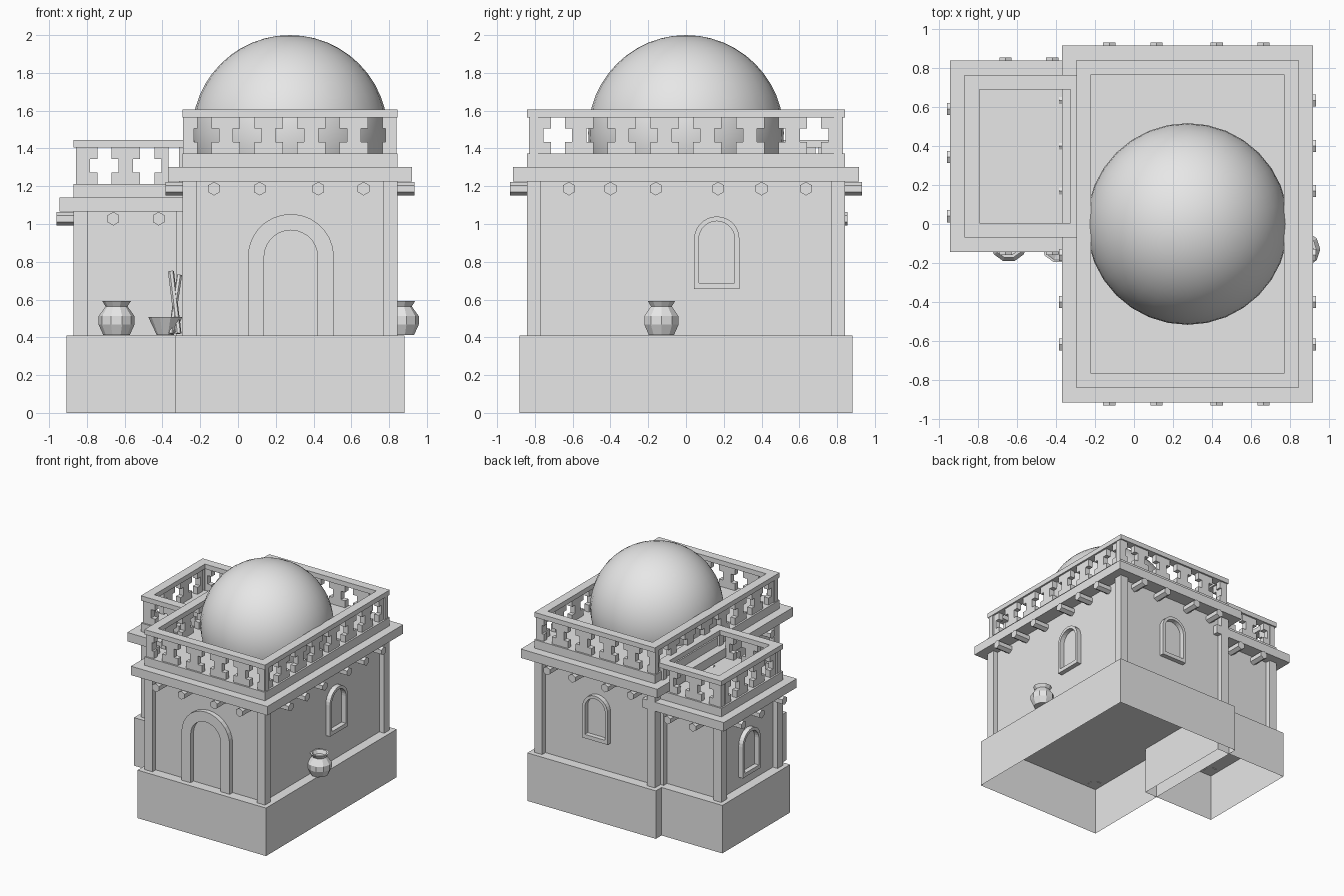
import bpy, bmesh, math
from mathutils import Vector, Matrix

old = bpy.data.objects.get("Cube")
if old:
    bpy.data.objects.remove(old, do_unlink=True)

clay = bpy.data.materials.new("pale_grey_clay")
clay.use_nodes = True
GREY = (0.8, 0.8, 0.8, 1)
clay.diffuse_color = GREY
clay.node_tree.nodes["Principled BSDF"].inputs["Base Color"].default_value = GREY


def finish(name, bm):
    bmesh.ops.recalc_face_normals(bm, faces=bm.faces[:])
    mesh = bpy.data.meshes.new(name)
    bm.to_mesh(mesh)
    bm.free()
    mesh.materials.append(clay)
    obj = bpy.data.objects.new(name, mesh)
    bpy.context.collection.objects.link(obj)
    return obj


def add_box(bm, x, y, z):
    """Add a box given as (min, max) on each axis."""
    size = [b - a for a, b in (x, y, z)]
    mid = [(a + b) / 2 for a, b in (x, y, z)]
    m = Matrix.Translation(mid) @ Matrix.Diagonal((*size, 1))
    return bmesh.ops.create_cube(bm, size=1, matrix=m)["verts"]


def box(name, x, y, z, open_bottom=False):
    bm = bmesh.new()
    add_box(bm, x, y, z)
    if open_bottom:
        low = [f for f in bm.faces if f.calc_center_median().z < z[0] + 1e-4]
        bmesh.ops.delete(bm, geom=low, context='FACES')
    return finish(name, bm)


def grow(span, d):
    return (span[0] - d, span[1] + d)


def rod(name, a, b, r, sides):
    a, b = Vector(a), Vector(b)
    d = b - a
    bm = bmesh.new()
    turn = d.to_track_quat('Z', 'Y').to_matrix().to_4x4()
    m = Matrix.Translation((a + b) / 2) @ turn
    bmesh.ops.create_cone(bm, cap_ends=True, segments=sides, radius1=r, radius2=r,
                          depth=d.length, matrix=m)
    return finish(name, bm)


def beam(name, base, direction, length):
    """Hexagonal roof beam with a corner pointing down."""
    bm = bmesh.new()
    u = Vector(direction)
    side = u.cross(Vector((0, 0, 1)))
    rings = []
    for d in (0, length):
        rings.append([bm.verts.new(Vector(base) + u * d + 0.036 * (
            side * math.sin(i * math.pi / 3) + Vector((0, 0, math.cos(i * math.pi / 3)))))
            for i in range(6)])
    for i in range(6):
        j = (i + 1) % 6
        bm.faces.new((rings[0][i], rings[0][j], rings[1][j], rings[1][i]))
    for r in rings:
        bm.faces.new(r)
    return finish(name, bm)


def fence(name, axis, start, fixed, count, step, z, ends=(True, True)):
    """Row of I-shaped blocks that leave cross-shaped openings."""
    bm = bmesh.new()
    plate, stem = step / 3, step / 6
    for k in range(count + 1):
        c = start + k * step
        lo = 0 if k == 0 and ends[0] else 1
        hi = 0 if k == count and ends[1] else 1
        for half, zz in ((plate, (z[0], z[0] + 0.06)), (stem, (z[0] + 0.06, z[1] - 0.06)),
                         (plate, (z[1] - 0.06, z[1]))):
            along = (c - half * lo, c + half * hi)
            across = (fixed - 0.022, fixed + 0.022)
            if axis == 'x':
                add_box(bm, along, across, zz)
            else:
                add_box(bm, across, along, zz)
    return finish(name, bm)


def storey(label, x, y, roof, counts):
    """Plinth, walls, corner posts, roof slabs and parapet of one block."""
    box(label + "_plinth", grow(x, 0.037), grow(y, 0.04), (0, 0.41), True)
    box(label + "_walls", grow(x, -0.045), grow(y, -0.045), (0.405, roof + 0.01))
    box(label + "_roof_slab", grow(x, 0.075), grow(y, 0.075), (roof, roof + 0.076))
    box(label + "_roof_step", x, y, (roof + 0.076, roof + 0.148))
    low, high = roof + 0.148, roof + 0.34
    for i, px in enumerate((x[0], x[1] - 0.075)):
        for j, py in enumerate((y[0], y[1] - 0.075)):
            tag = ("right", "left")[i] + ("_front", "_back")[j]
            box(f"{label}_post_{tag}", (px, px + 0.075), (py, py + 0.075), (0.405, roof))
            box(f"{label}_parapet_post_{tag}", (px + 0.012, px + 0.063),
                (py + 0.012, py + 0.063), (low, high))
    # Top rail ring
    bm = bmesh.new()
    top = (high, high + 0.041)
    inner = grow(y, -0.075)
    for yy in ((y[0], inner[0]), (inner[1], y[1])):
        add_box(bm, x, yy, top)
    for xx in ((x[0], x[0] + 0.075), (x[1] - 0.075, x[1])):
        add_box(bm, xx, inner, top)
    finish(label + "_top_rail", bm)
    # Pierced parapet
    step = 0.226
    nx, ny = counts
    cy = sum(y) / 2
    x0 = sum(x) / 2 - nx * step / 2 if label == "main" else x[0] + 0.05
    for tag, f in (("front", y[0] + 0.037), ("back", y[1] - 0.037)):
        fence(f"{label}_parapet_{tag}", 'x', x0, f, nx, step, (low, high))
    for tag, f in (("right", x[0] + 0.037), ("left", x[1] - 0.037)):
        if label == "main" or tag == "right":
            fence(f"{label}_parapet_{tag}", 'y', cy - ny * step / 2, f, ny, step, (low, high))


def beams(label, x, y, z, xs, ys, sides):
    for i, bx in enumerate(xs):
        beam(f"{label}_beam_front_{i}", (bx, y[0] + 0.06, z), (0, -1, 0), 0.15)
        beam(f"{label}_beam_back_{i}", (bx, y[1] - 0.06, z), (0, 1, 0), 0.15)
    for s in sides:
        edge = x[1] - 0.06 if s > 0 else x[0] + 0.06
        for i, by in enumerate(ys):
            beam(f"{label}_beam_{'left' if s > 0 else 'right'}_{i}", (edge, by, z), (s, 0, 0), 0.15)


def arch(name, loc, angle, outer, inner, rise, sill):
    """Raised arched frame; loc is the middle of its foot on the wall."""
    bm = bmesh.new()
    loops = []
    for r, foot in ((outer, 0), (inner, sill)):
        pts = [(r, foot)] + [(r * math.cos(t * math.pi / 14), rise + r * math.sin(t * math.pi / 14))
                             for t in range(15)] + [(-r, foot)]
        loops.append(pts)
    grid = [[[bm.verts.new((px, d, pz)) for px, pz in pts] for pts in loops] for d in (0.02, -0.04)]
    n = len(loops[0])
    for i in range(n if sill else n - 1):
        j = (i + 1) % n
        for a, b in (((0, 0), (1, 0)), ((1, 0), (1, 1)), ((1, 1), (0, 1)), ((0, 1), (0, 0))):
            bm.faces.new((grid[a[0]][a[1]][i], grid[a[0]][a[1]][j],
                          grid[b[0]][b[1]][j], grid[b[0]][b[1]][i]))
    if not sill:
        for i in (0, n - 1):
            bm.faces.new((grid[0][0][i], grid[1][0][i], grid[1][1][i], grid[0][1][i]))
    bm.transform(Matrix.Translation(loc) @ Matrix.Rotation(angle, 4, 'Z'))
    return finish(name, bm)


def lathe(name, loc, profile, sides=10):
    bm = bmesh.new()
    rings = [[bm.verts.new((loc[0] + r * math.cos(math.tau * i / sides),
                            loc[1] + r * math.sin(math.tau * i / sides), loc[2] + h))
              for i in range(sides)] for r, h in profile]
    for a, b in zip(rings, rings[1:]):
        for i in range(sides):
            j = (i + 1) % sides
            bm.faces.new((a[i], a[j], b[j], b[i]))
    bm.faces.new(rings[0])
    bm.faces.new(rings[-1])
    return finish(name, bm)


# Two joined blocks
MX, MY = (-0.295, 0.845), (-0.842, 0.842)
SX, SY = (-0.87, -0.25), (-0.07, 0.765)
storey("main", MX, MY, 1.225, (5, 7))
storey("side", SX, SY, 1.065, (2, 3))
beams("main", MX, MY, 1.187, (-0.127, 0.115, 0.425, 0.665),
      (-0.62, -0.40, -0.16, 0.17, 0.40, 0.635), (-1, 1))
beams("side", SX, SY, 1.028, (-0.66, -0.42), (0.04, 0.345, 0.59), (-1,))

# Dome
bm = bmesh.new()
bmesh.ops.create_uvsphere(bm, u_segments=32, v_segments=24, radius=0.518,
                          matrix=Matrix.Translation((0.275, 0, 1.482)))
bmesh.ops.bisect_plane(bm, geom=bm.verts[:] + bm.edges[:] + bm.faces[:],
                       plane_co=(0, 0, 1.36), plane_no=(0, 0, -1), clear_outer=True)
dome = finish("dome", bm)
for p in dome.data.polygons:
    p.use_smooth = True

# Doorway and windows
arch("doorway_frame", (0.28, MY[0] + 0.045, 0.41), 0, 0.228, 0.142, 0.415, 0)
half = math.pi / 2
arch("left_window_frame", (MX[1] - 0.045, 0.163, 0.655), half, 0.12, 0.095, 0.265, 0.033)
arch("back_window_frame", (0.275, MY[1] - 0.045, 0.655), math.pi, 0.12, 0.095, 0.265, 0.033)
arch("right_window_frame", (SX[0] + 0.045, 0.347, 0.50), -half, 0.12, 0.095, 0.265, 0.033)

# Pots, basket and leaning sticks
POT = ((0.07, 0), (0.095, 0.055), (0.095, 0.10), (0.058, 0.152), (0.076, 0.18), (0.06, 0.18), (0.045, 0.15))
lathe("front_pot", (-0.643, -0.10, 0.412), POT)
lathe("left_pot", (0.862, -0.13, 0.412), POT)
lathe("basket", (-0.385, -0.11, 0.412), ((0.045, 0), (0.09, 0.095), (0.078, 0.095), (0.04, 0.02)))
rod("stick_a", (-0.315, -0.15, 0.42), (-0.355, -0.10, 0.75), 0.016, 6)
rod("stick_b", (-0.355, -0.15, 0.42), (-0.31, -0.10, 0.73), 0.014, 6)
